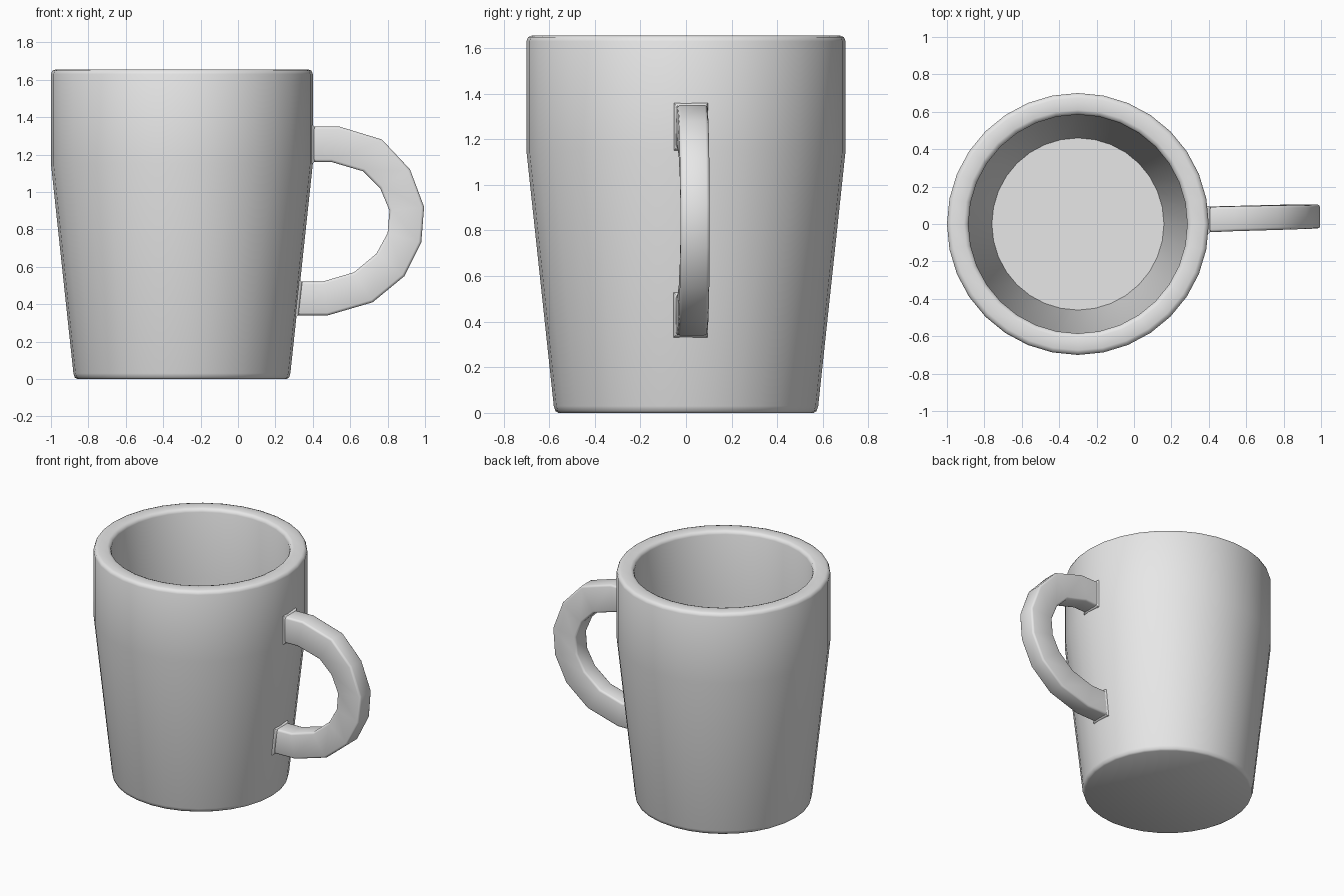
import bpy, bmesh, math
from mathutils import Vector

cube = bpy.data.objects.get("Cube")
if cube:
    bpy.data.objects.remove(cube, do_unlink=True)

# Single glaze colour
glaze = bpy.data.materials.new("grey_glaze")
glaze.use_nodes = True
GREY = (0.8, 0.8, 0.8, 1)
glaze.diffuse_color = GREY
glaze.node_tree.nodes["Principled BSDF"].inputs["Base Color"].default_value = GREY


def finish(name, bm, angle):
    bmesh.ops.recalc_face_normals(bm, faces=bm.faces)
    mesh = bpy.data.meshes.new(name)
    bm.to_mesh(mesh)
    bm.free()
    mesh.materials.append(glaze)
    obj = bpy.data.objects.new(name, mesh)
    bpy.context.collection.objects.link(obj)
    bpy.ops.object.select_all(action='DESELECT')
    obj.select_set(True)
    bpy.context.view_layer.objects.active = obj
    bpy.ops.object.shade_smooth_by_angle(angle=math.radians(angle))
    return obj


def bridge(bm, a, b):
    for i in range(len(a)):
        j = (i + 1) % len(a)
        bm.faces.new((a[i], a[j], b[j], b[i]))


# Cup: one closed profile (radius, height) from the base, over the rim, to the inner floor
SIDES, CENTRE_X = 32, -0.3
profile = [(0.56, 0), (0.573, 0.008), (0.58, 0.03), (0.70, 1.15), (0.70, 1.63),
           (0.693, 1.648), (0.675, 1.655), (0.61, 1.655), (0.592, 1.648),
           (0.585, 1.63), (0.585, 1.15), (0.46, 0.12)]
bm = bmesh.new()
rings = []
for r, z in profile:
    turn = [math.tau * i / SIDES for i in range(SIDES)]
    rings.append([bm.verts.new((CENTRE_X + r * math.cos(t), r * math.sin(t), z)) for t in turn])
for lower, upper in zip(rings, rings[1:]):
    bridge(bm, lower, upper)
bm.faces.new(rings[0])
bm.faces.new(rings[-1])
finish("cup", bm, 50)

# Handle: matching outer and inner outlines (x, z), top joint to bottom joint
outer = [(0.36, 1.35), (0.54, 1.35), (0.77, 1.28), (0.92, 1.12), (0.995, 0.92),
         (0.98, 0.73), (0.89, 0.55), (0.72, 0.41), (0.48, 0.34), (0.27, 0.34)]
inner = [(0.36, 1.16), (0.50, 1.16), (0.67, 1.11), (0.76, 1.02), (0.81, 0.90),
         (0.80, 0.78), (0.74, 0.67), (0.62, 0.57), (0.45, 0.52), (0.27, 0.52)]
bm = bmesh.new()
loops = []
for i, (o, n) in enumerate(zip(outer, inner)):
    t = i / (len(outer) - 1)
    mid = 0.022 + 0.018 * math.sin(math.pi * t)   # slight sideways bow
    half = 0.068 - 0.004 * math.sin(math.pi * t)
    corners = [(o, mid - half), (o, mid + half), (n, mid + half), (n, mid - half)]
    loops.append([bm.verts.new((p[0], y, p[1])) for p, y in corners])
for a, b in zip(loops, loops[1:]):
    bridge(bm, a, b)
bm.faces.new(loops[0])
bm.faces.new(loops[-1])
# Round the long edges only
long_edges = [bm.edges.get((a[k], b[k])) for a, b in zip(loops, loops[1:]) for k in range(4)]
bmesh.ops.bevel(bm, geom=long_edges, offset=0.014, segments=2, profile=0.5, affect='EDGES')
finish("handle", bm, 50)


# Joint collars: thin flares where the handle meets the cup
def collar(name, x_in, x_out, z_low, z_high, slope, mid):
    bm = bmesh.new()
    sections = []
    for x, grow in ((x_in, 0.012), (x_out, 0.008), (x_out + 0.012, -0.004)):
        box = [(mid - 0.066 - grow, z_low - grow), (mid + 0.066 + grow, z_low - grow),
               (mid + 0.066 + grow, z_high + grow), (mid - 0.066 - grow, z_high + grow)]
        sections.append([bm.verts.new((x + slope * (z - z_low), y, z)) for y, z in box])
    for a, b in zip(sections, sections[1:]):
        bridge(bm, a, b)
    bm.faces.new(sections[0])
    bm.faces.new(sections[-1])
    finish(name, bm, 50)


collar("upper_joint", 0.36, 0.399, 1.16, 1.35, 0, 0.022)
collar("lower_joint", 0.27, 0.313, 0.34, 0.52, 0.107, 0.02)
